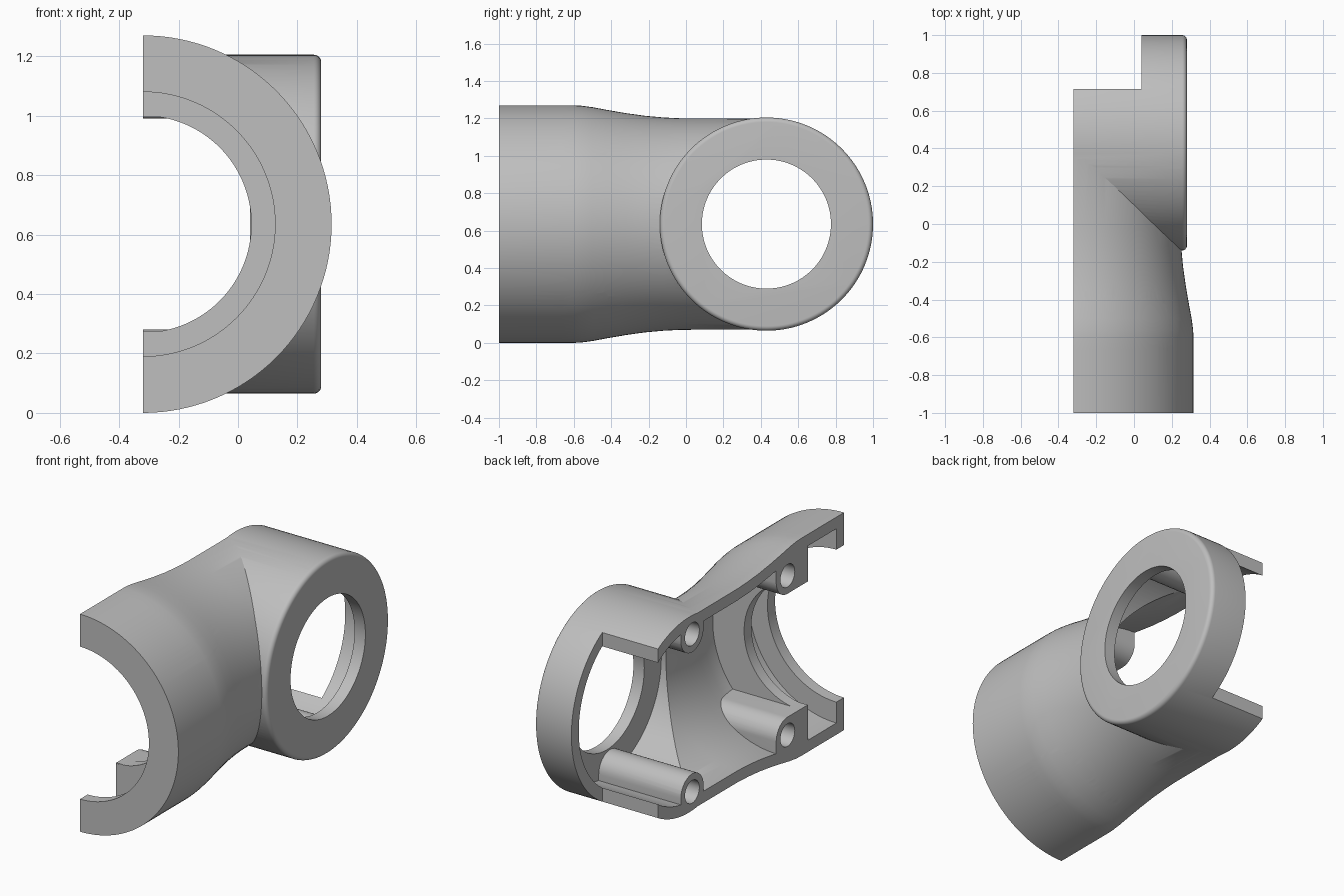
import bpy, bmesh, math
from mathutils import Vector

old = bpy.data.objects.get("Cube")
if old:
    bpy.data.objects.remove(old, do_unlink=True)

SPLIT_X, MID_Z, HUB_Y = -0.32, 0.635, 0.43
SEGMENTS = 128

grey = bpy.data.materials.new("plain grey")
grey.use_nodes = True
colour = (0.52, 0.52, 0.52, 1)
grey.diffuse_color = colour
grey.node_tree.nodes["Principled BSDF"].inputs["Base Color"].default_value = colour


def make_object(name, bm):
    bmesh.ops.recalc_face_normals(bm, faces=bm.faces)
    mesh = bpy.data.meshes.new(name)
    bm.to_mesh(mesh)
    bm.free()
    mesh.materials.append(grey)
    ob = bpy.data.objects.new(name, mesh)
    bpy.context.collection.objects.link(ob)
    return ob


def lathe(name, profile, axis, centre):
    """Solid of revolution from (distance along axis, radius) pairs."""
    bm = bmesh.new()
    rings = []
    for along, radius in profile:
        ring = []
        for i in range(SEGMENTS):
            a = math.tau * i / SEGMENTS
            u, v = radius * math.cos(a), radius * math.sin(a)
            offset = (along, u, v) if axis == "X" else (u, along, v)
            ring.append(bm.verts.new(Vector(centre) + Vector(offset)))
        rings.append(ring)
    for r0, r1 in zip(rings, rings[1:]):
        for i in range(SEGMENTS):
            j = (i + 1) % SEGMENTS
            bm.faces.new((r0[i], r0[j], r1[j], r1[i]))
    bm.faces.new(rings[0])
    bm.faces.new(rings[-1])
    return make_object(name, bm)


def prism(name, outline, x0, x1):
    """Extrude a (y, z) outline along x."""
    bm = bmesh.new()
    face = bm.faces.new([bm.verts.new((x0, y, z)) for y, z in outline])
    moved = bmesh.ops.extrude_face_region(bm, geom=[face])["geom"]
    verts = [g for g in moved if isinstance(g, bmesh.types.BMVert)]
    bmesh.ops.translate(bm, vec=(x1 - x0, 0, 0), verts=verts)
    return make_object(name, bm)


def combine(target, tool, operation, keep=False):
    mod = target.modifiers.new("cut", "BOOLEAN")
    mod.operation, mod.solver, mod.object = operation, "EXACT", tool
    bpy.context.view_layer.update()
    result = target.evaluated_get(bpy.context.evaluated_depsgraph_get())
    mesh = bpy.data.meshes.new_from_object(result)
    target.modifiers.clear()
    target.data = mesh
    if not keep:
        bpy.data.objects.remove(tool, do_unlink=True)


tube_centre = (SPLIT_X, 0, MID_Z)
hub_centre = (0, HUB_Y, MID_Z)

# Outer form: necked tube joined to a cross hub with a rounded rim
neck = [(-0.6, 0.635), (-0.56, 0.633), (-0.5, 0.625), (-0.42, 0.61), (-0.32, 0.593),
        (-0.22, 0.579), (-0.12, 0.57), (-0.02, 0.565), (HUB_Y, 0.564)]
body = lathe("half_housing", [(-1, 0.635)] + neck, "Y", tube_centre)
fillet = [(0.255 + 0.025 * math.sin(a), 0.545 + 0.025 * math.cos(a))
          for a in (math.pi / 2 * i / 6 for i in range(7))]
hub = lathe("hub", [(-0.45, 0.57)] + fillet, "X", hub_centre)
combine(body, hub, "UNION")

# Solid copy used to trim the screw bosses to the outer surface
envelope = bpy.data.objects.new("envelope", body.data.copy())
bpy.context.collection.objects.link(envelope)
envelope.hide_render = True

# Inside: mouth lip, groove, inner ring, then a cavity following the neck
WALL = 0.068
inside = [(-1.1, 0.445), (-0.93, 0.445), (-0.93, 0.567), (-0.667, 0.567),
          (-0.667, 0.365), (-0.6, 0.365)]
inside += [(y, r - WALL) for y, r in neck]
combine(body, lathe("tube_cavity", inside, "Y", tube_centre), "DIFFERENCE")
combine(body, lathe("hub_cavity", [(-0.6, 0.502), (0.21, 0.502)], "X", hub_centre), "DIFFERENCE")
combine(body, lathe("hub_hole", [(-0.6, 0.345), (0.5, 0.345)], "X", hub_centre), "DIFFERENCE")

# Screw bosses, mirrored top and bottom; the front pair is squared into the ring
BOSS_R = 0.105
for side in (1, -1):
    for y, height, reach, x_end, squared in ((-0.48, 0.465, 0.66, 0.25, True),
                                             (0.4, 0.46, 0.556, 0.24, False)):
        arc_end = math.pi / 2 if squared else math.pi
        shape = [(y + BOSS_R, reach)]
        for i in range(17):
            a = arc_end * i / 16
            shape.append((y + BOSS_R * math.cos(a), height - BOSS_R * math.sin(a)))
        if squared:
            shape += [(-0.666, height - BOSS_R), (-0.666, reach)]
        else:
            shape.append((y - BOSS_R, reach))
        outline = [(py, MID_Z + side * pz) for py, pz in shape]
        boss = prism("boss", outline, -0.42, x_end)
        combine(boss, envelope, "INTERSECT", keep=True)
        combine(body, boss, "UNION")
        bore = lathe("bore", [(-0.6, 0.066), (-0.08, 0.066)], "X",
                     (0, y, MID_Z + side * height))
        combine(body, bore, "DIFFERENCE")
bpy.data.objects.remove(envelope, do_unlink=True)


# Split plane, and the open window at the back of the hub
def box(name, x0, x1, y0, y1):
    return prism(name, [(y0, -1), (y1, -1), (y1, 3), (y0, 3)], x0, x1)


combine(body, box("split_cut", -2, SPLIT_X, -2, 2), "DIFFERENCE")
combine(body, box("window_cut", -2, 0.04, 0.715, 2), "DIFFERENCE")

# Smooth round surfaces, crisp edges
bpy.ops.object.select_all(action="DESELECT")
body.select_set(True)
bpy.context.view_layer.objects.active = body
bpy.ops.object.shade_smooth_by_angle(angle=math.radians(25))
